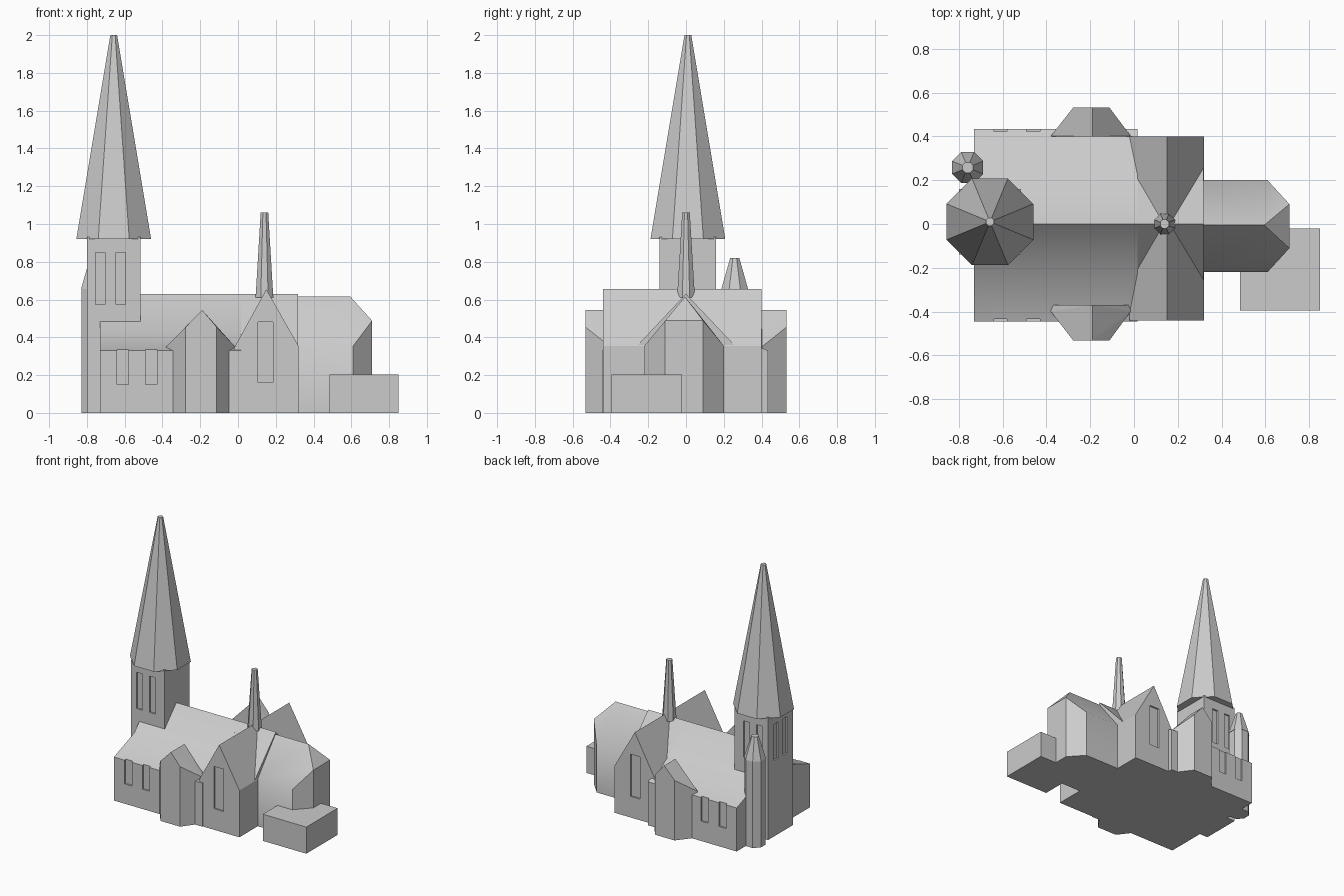
import bpy, bmesh, math
from mathutils import Vector

if "Cube" in bpy.data.objects:
    bpy.data.objects.remove(bpy.data.objects["Cube"])

stone = bpy.data.materials.new("light_grey_stone")
stone.diffuse_color = (0.6, 0.6, 0.6, 1)
stone.use_nodes = True
stone.node_tree.nodes["Principled BSDF"].inputs["Base Color"].default_value = stone.diffuse_color


def finish(name, bm):
    bmesh.ops.recalc_face_normals(bm, faces=bm.faces)
    me = bpy.data.meshes.new(name)
    bm.to_mesh(me)
    bm.free()
    me.materials.append(stone)
    ob = bpy.data.objects.new(name, me)
    bpy.context.collection.objects.link(ob)
    return ob


def add_box(bm, x, y, z):
    vs = [bm.verts.new((a, b, c)) for a in x for b in y for c in z]
    for f in ((0, 1, 3, 2), (4, 6, 7, 5), (0, 4, 5, 1), (2, 3, 7, 6), (0, 2, 6, 4), (1, 5, 7, 3)):
        bm.faces.new([vs[i] for i in f])


def box(name, x, y, z):
    bm = bmesh.new()
    add_box(bm, x, y, z)
    return finish(name, bm)


def prism(name, profile, axis, start, end):
    """Extrude a (sideways, up) profile along x or y."""
    bm = bmesh.new()
    place = (lambda s, u, t: (t, s, u)) if axis == "x" else (lambda s, u, t: (s, t, u))
    face = bm.faces.new([bm.verts.new(place(s, u, start)) for s, u in profile])
    new = bmesh.ops.extrude_face_region(bm, geom=[face])["geom"]
    bmesh.ops.translate(bm, verts=[v for v in new if isinstance(v, bmesh.types.BMVert)],
                        vec=place(0, 0, end - start))
    return finish(name, bm)


def hull(name, floor_heights, ridge):
    """Walls of given heights (x, y, top) under a ridge."""
    bm = bmesh.new()
    for x, y, top in floor_heights:
        bm.verts.new((x, y, 0))
        bm.verts.new((x, y, top))
    for p in ridge:
        bm.verts.new(p)
    bmesh.ops.convex_hull(bm, input=bm.verts)
    bmesh.ops.dissolve_limit(bm, angle_limit=math.radians(1.5), verts=bm.verts, edges=bm.edges)
    return finish(name, bm)


def octagon(name, x, y, z0, z1, a0, a1):
    """Eight-sided taper, sized by distance to its flat sides."""
    bm = bmesh.new()
    k = 1 / math.cos(math.pi / 8)
    rings = [[bm.verts.new((x + a * k * math.cos((i + .5) * math.pi / 4),
                            y + a * k * math.sin((i + .5) * math.pi / 4), z)) for i in range(8)]
             for a, z in ((a0, z0), (a1, z1))]
    for r in rings:
        bm.faces.new(r)
    for i in range(8):
        j = (i + 1) % 8
        bm.faces.new((rings[0][i], rings[0][j], rings[1][j], rings[1][i]))
    return finish(name, bm)


def recess(ob, boxes):
    """Cut shallow window recesses."""
    bm = bmesh.new()
    for b in boxes:
        add_box(bm, *b)
    cutter = finish(ob.name + "_window_cutter", bm)
    mod = ob.modifiers.new("windows", "BOOLEAN")
    mod.operation, mod.solver, mod.object = "DIFFERENCE", "EXACT", cutter
    bpy.context.view_layer.update()
    dg = bpy.context.evaluated_depsgraph_get()
    me = bpy.data.meshes.new_from_object(ob.evaluated_get(dg))
    ob.modifiers.clear()
    ob.data = me
    bpy.data.objects.remove(cutter)


def smooth(ob, degrees):
    bpy.ops.object.select_all(action="DESELECT")
    ob.select_set(True)
    bpy.context.view_layer.objects.active = ob
    bpy.ops.object.shade_smooth_by_angle(angle=math.radians(degrees))


D = 0.012  # window depth

# Nave with steep centre roof and shallow aisle roofs
nave = prism("nave", [(-.445, 0), (-.445, .33), (-.2, .42), (0, .63), (.2, .42), (.435, .33), (.435, 0)],
             "x", -.73, .015)
recess(nave, [((x, x + .06), y, (.15, .345)) for x in (-.64, -.49)
              for y in ((-.5, -.445 + D), (.435 - D, .5))])
smooth(nave, 42)

# Crossing and transept
prism("crossing", [(-.26, 0), (-.26, .355), (0, .63), (.26, .355), (.26, 0)], "x", 0, .318)
transept = prism("transept", [(-.02, 0), (-.02, .345), (.15, .655), (.32, .355), (.32, 0)], "y", -.44, .40)
recess(transept, [((.105, .185), y, (.16, .48)) for y in ((-.5, -.44 + D), (.40 - D, .5))])

# Choir with angled east end
choir = hull("choir", [(x, y, z) for x, s, z in ((.3, 1, .355), (.61, 1, .355), (.71, .48, .488))
                       for y in (-.01 - .21 * s, -.01 + .21 * s)],
             [(.3, -.005, .615), (.595, -.005, .615)])
smooth(choir, 42)

# Side chapels with cut corners
for name, back, mid, out in (("south_chapel", -.37, -.40, -.533), ("north_chapel", .40, .402, .533)):
    hull(name, [(-.375, back, .35), (-.38, mid, .35), (-.277, out, .455),
                (-.113, out, .455), (-.015, mid, .35), (-.02, back, .35)],
         [(-.19, back, .545), (-.19, out, .545)])

# East vestry
box("vestry", (.485, .85), (-.395, -.02), (0, .202))

# Main tower with paired windows on three sides, and spire
tower = box("tower", (-.80, -.517), (-.14, .16), (0, .93))
recess(tower,
       [((x, x + .05), y, (.575, .85)) for x in (-.755, -.645) for y in ((-.2, -.14 + D), (.16 - D, .2))]
       + [((-.9, -.80 + D), (y, y + .05), (.575, .85)) for y in (-.07, .04)])
octagon("spire", -.658, .01, .92, 2.0, .198, .018)

# Stair turret with small cap
octagon("stair_turret", -.76, .258, 0, .657, .068, .068)
octagon("turret_cap", -.76, .258, .655, .82, .071, .024)

# Ridge turret over the crossing
octagon("ridge_turret", .14, 0, .61, 1.06, .047, .02)
